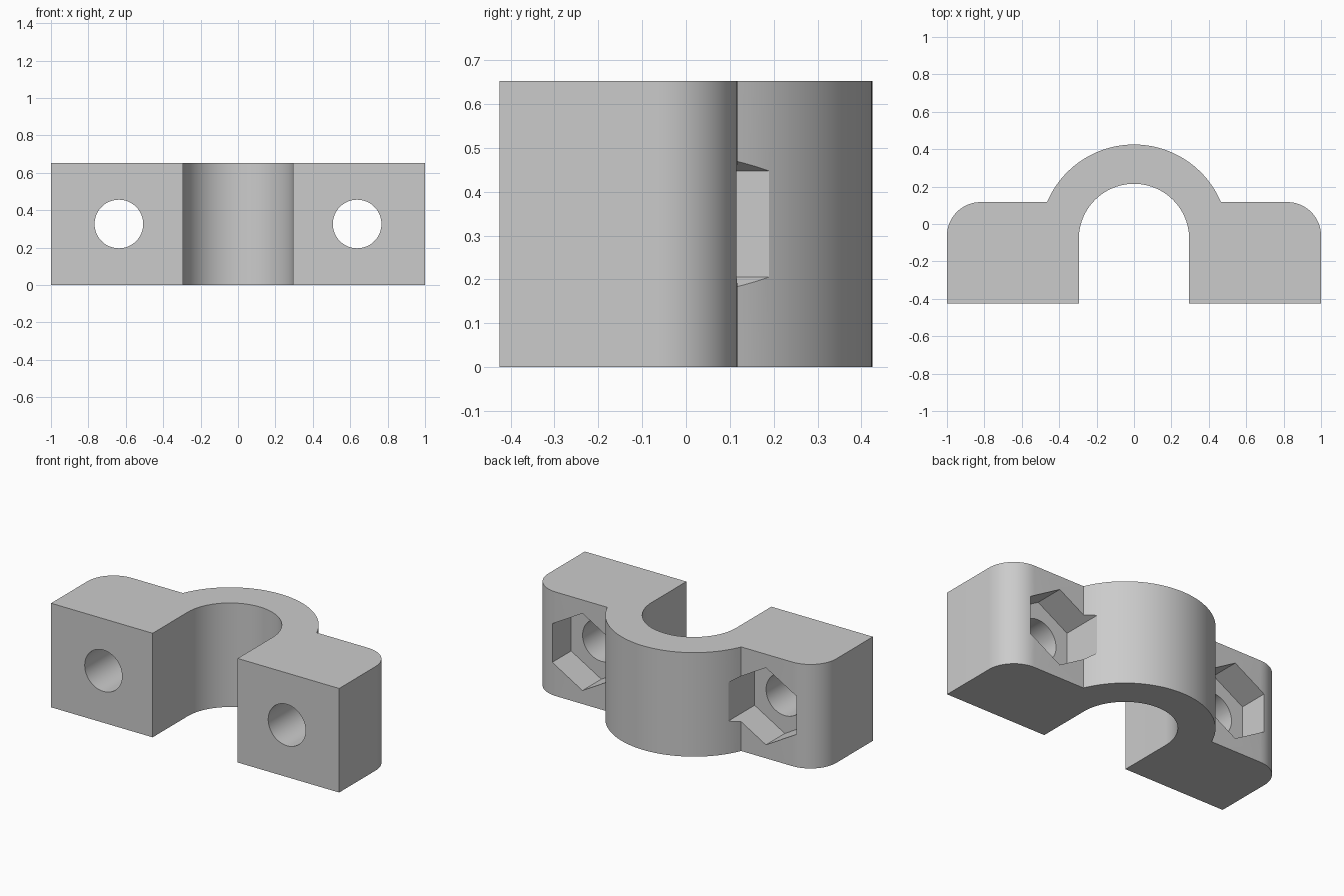
import bpy, bmesh
from math import sin, cos, pi, asin, sqrt
from mathutils import Vector

cube = bpy.data.objects.get("Cube")
if cube:
    bpy.data.objects.remove(cube)

# Main dimensions
HEIGHT, FRONT, SHOULDER = 0.653, -0.425, 0.117
ARC_Y, INNER_R, OUTER_R, CORNER_R = -0.08, 0.295, 0.505, 0.18
BOLT_X, BOLT_R, NUT_R, NUT_FLOOR = 0.637, 0.13, 0.242, -0.07

grey = bpy.data.materials.new("plain grey")
grey.use_nodes = True
colour = (0.6, 0.6, 0.6, 1)
grey.diffuse_color = colour
grey.node_tree.nodes["Principled BSDF"].inputs["Base Color"].default_value = colour


def arc(cx, cy, r, start, end, steps):
    angles = [start + (end - start) * i / steps for i in range(steps + 1)]
    return [(cx + r * cos(a), cy + r * sin(a)) for a in angles]


def prism(name, points, offset):
    """Extrude a closed outline of 3D points along an offset."""
    bm = bmesh.new()
    face = bm.faces.new([bm.verts.new(p) for p in points])
    grown = bmesh.ops.extrude_face_region(bm, geom=[face], use_keep_orig=True)
    moved = [v for v in grown["geom"] if isinstance(v, bmesh.types.BMVert)]
    bmesh.ops.translate(bm, verts=moved, vec=Vector(offset))
    bmesh.ops.recalc_face_normals(bm, faces=bm.faces)
    mesh = bpy.data.meshes.new(name)
    bm.to_mesh(mesh)
    bm.free()
    mesh.materials.append(grey)
    obj = bpy.data.objects.new(name, mesh)
    bpy.context.collection.objects.link(obj)
    return obj


# Clamp outline: saddle arch, shoulders with rounded corners, open channel
join = asin((SHOULDER - ARC_Y) / OUTER_R)
outline = [(INNER_R, FRONT), (1, FRONT)]
outline += arc(1 - CORNER_R, SHOULDER - CORNER_R, CORNER_R, 0, pi / 2, 16)
outline += arc(0, ARC_Y, OUTER_R, join, pi - join, 48)
outline += arc(CORNER_R - 1, SHOULDER - CORNER_R, CORNER_R, pi / 2, pi, 16)
outline += [(-1, FRONT), (-INNER_R, FRONT)]
outline += arc(0, ARC_Y, INNER_R, pi, 0, 48)
clamp = prism("pipe_clamp_half", [(x, y, 0) for x, y in outline], (0, 0, HEIGHT))

# Bolt holes and hexagonal nut pockets on both sides
cutters = []
for side, x in (("left", BOLT_X), ("right", -BOLT_X)):
    for part, r, steps, y in (("bolt_hole", BOLT_R, 48, FRONT - 0.1),
                              ("nut_pocket", NUT_R, 6, NUT_FLOOR)):
        ring = arc(x, HEIGHT / 2, r, pi / 2, pi * 5 / 2, steps)[:-1]
        cutter = prism(f"{side}_{part}_cutter", [(a, y, b) for a, b in ring], (0, 0.6 - y, 0))
        cutter.hide_render = True
        cutters.append(cutter)

bpy.ops.object.select_all(action="DESELECT")
bpy.context.view_layer.objects.active = clamp
clamp.select_set(True)
for cutter in cutters:
    cut = clamp.modifiers.new(cutter.name, "BOOLEAN")
    cut.operation, cut.solver, cut.object = "DIFFERENCE", "EXACT", cutter
    bpy.ops.object.modifier_apply(modifier=cut.name)
    bpy.data.objects.remove(cutter)

bpy.ops.object.shade_smooth_by_angle(angle=pi / 6)
